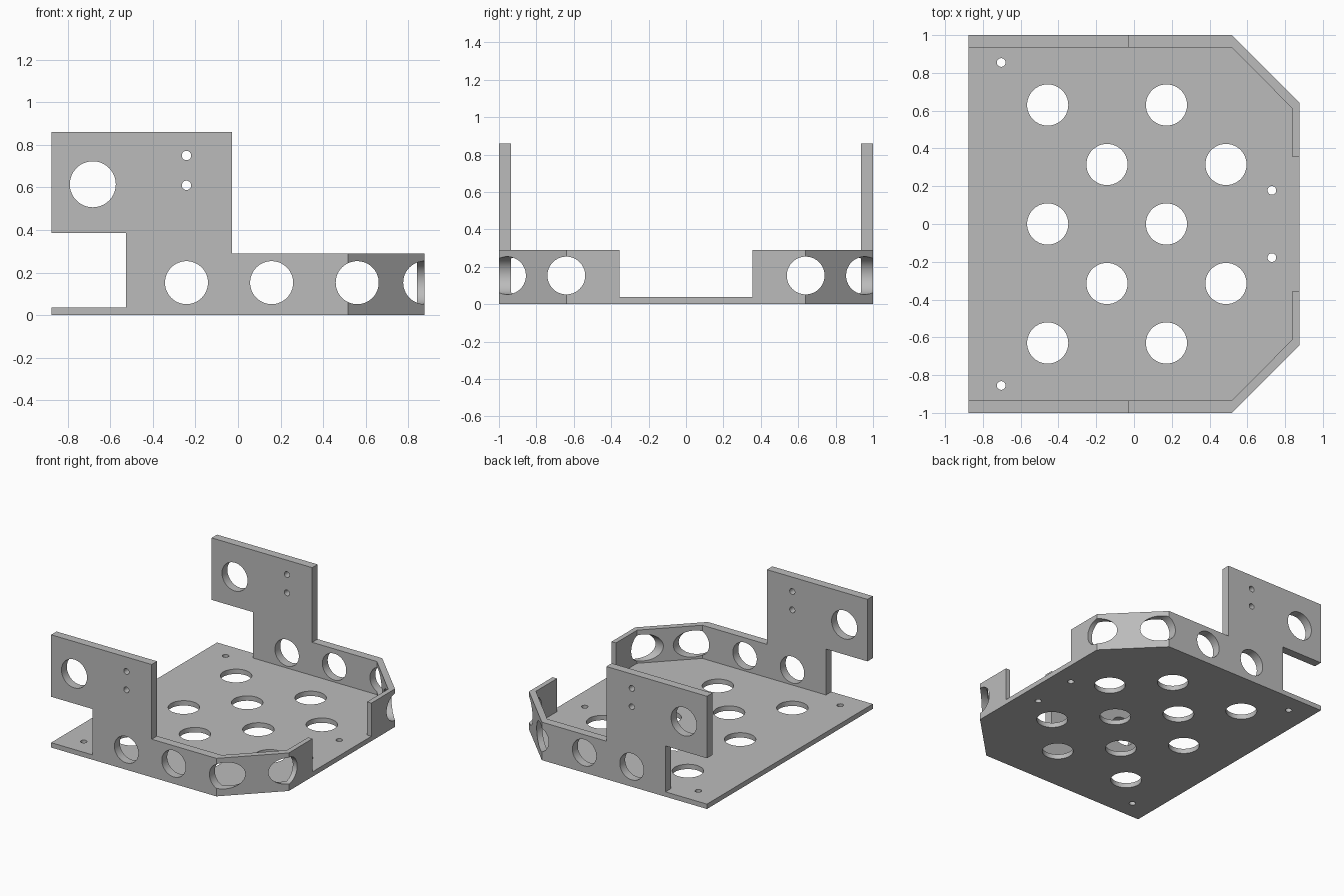
import bpy
import bmesh
from mathutils import Matrix, Vector

cube = bpy.data.objects.get("Cube")
if cube:
    bpy.data.objects.remove(cube, do_unlink=True)

# Main dimensions
X, Y, TOP = 0.877, 1.0, 0.86
FLOOR, RAIL = 0.037, 0.29
CORNER_X, CORNER_Y = 0.517, 0.64
SIDE_IN, NOSE_IN, GAP = 0.935, 0.84, 0.355

grey = bpy.data.materials.new("plain grey")
grey.use_nodes = True
grey.diffuse_color = (0.5, 0.5, 0.5, 1)
grey.node_tree.nodes["Principled BSDF"].inputs["Base Color"].default_value = (0.5, 0.5, 0.5, 1)


def make_object(name, bm):
    bmesh.ops.recalc_face_normals(bm, faces=bm.faces)
    mesh = bpy.data.meshes.new(name)
    bm.to_mesh(mesh)
    bm.free()
    mesh.materials.append(grey)
    obj = bpy.data.objects.new(name, mesh)
    bpy.context.collection.objects.link(obj)
    return obj


def prism(name, outline, low, high):
    """Extrude a plan outline from height low to height high."""
    bm = bmesh.new()
    face = bm.faces.new([bm.verts.new((x, y, low)) for x, y in outline])
    made = bmesh.ops.extrude_face_region(bm, geom=[face])["geom"]
    bmesh.ops.translate(bm, vec=(0, 0, high - low),
                        verts=[v for v in made if isinstance(v, bmesh.types.BMVert)])
    return make_object(name, bm)


def box(name, x0, x1, y, low, high):
    return prism(name, [(x0, -y), (x1, -y), (x1, y), (x0, y)], low, high)


def drill(center, axis, radius, depth):
    """Round cutter centred on a point and lying along an axis."""
    bm = bmesh.new()
    turn = Vector((0, 0, 1)).rotation_difference(Vector(axis)).to_matrix().to_4x4()
    bmesh.ops.create_cone(bm, cap_ends=True, segments=64, radius1=radius, radius2=radius,
                          depth=depth, matrix=Matrix.Translation(center) @ turn)
    return make_object("hole_cutter", bm)


def cut(body, cutter):
    cutter.hide_render = True
    mod = body.modifiers.new("cut", "BOOLEAN")
    mod.operation = "DIFFERENCE"
    mod.solver = "EXACT"
    mod.object = cutter
    bpy.context.view_layer.objects.active = body
    bpy.ops.object.modifier_apply(modifier=mod.name)
    bpy.data.objects.remove(cutter, do_unlink=True)


def mirrored(half):
    """Complete an outline by reflecting it across the centre line."""
    return half + [(x, -y) for x, y in reversed(half)]


# Solid block with the two clipped nose corners
body = prism("chassis_tray", mirrored([(-X, Y), (CORNER_X, Y), (X, CORNER_Y)]), 0, TOP)

# Hollow between the walls, open at the tail and through the nose gap
pocket = mirrored([(-1.2, SIDE_IN), (CORNER_X, SIDE_IN), (NOSE_IN, 0.61),
                   (NOSE_IN, GAP), (1.2, GAP)])
cut(body, prism("pocket_cutter", pocket, FLOOR, 1.2))

# Low rail at the nose, and the notch under each upright wing
cut(body, box("rail_cutter", -0.028, 1.3, 1.3, RAIL, 1.3))
cut(body, box("notch_cutter", -1.3, -0.527, 1.3, FLOOR, 0.387))

# Floor holes in staggered rows
for row, x in enumerate((-0.457, -0.143, 0.172, 0.487)):
    for y in ((-0.315, 0.315) if row % 2 else (-0.63, 0, 0.63)):
        cut(body, drill((x, y, 0), (0, 0, 1), 0.109, 0.2))

# Small floor screw holes
for x, y in ((-0.703, 0.855), (0.73, 0.178)):
    for side in (-1, 1):
        cut(body, drill((x, side * y, 0), (0, 0, 1), 0.023, 0.2))

# Holes across both side walls: rail holes, wing hole, wing screw holes
side_holes = [(x, 0.153, 0.101) for x in (-0.242, 0.158, 0.56)]
side_holes += [(-0.682, 0.615, 0.108), (-0.242, 0.75, 0.022), (-0.242, 0.61, 0.022)]
for x, z, radius in side_holes:
    cut(body, drill((x, 0, z), (0, 1, 0), radius, 2.4))

# Holes through the clipped corners, facing the nose
for side in (-1, 1):
    cut(body, drill((0.9, side * CORNER_Y, 0.153), (1, 0, 0), 0.101, 0.6))

# Smooth hole walls, sharp plate edges
bpy.ops.object.select_all(action="DESELECT")
body.select_set(True)
bpy.context.view_layer.objects.active = body
bpy.ops.object.shade_smooth_by_angle()
